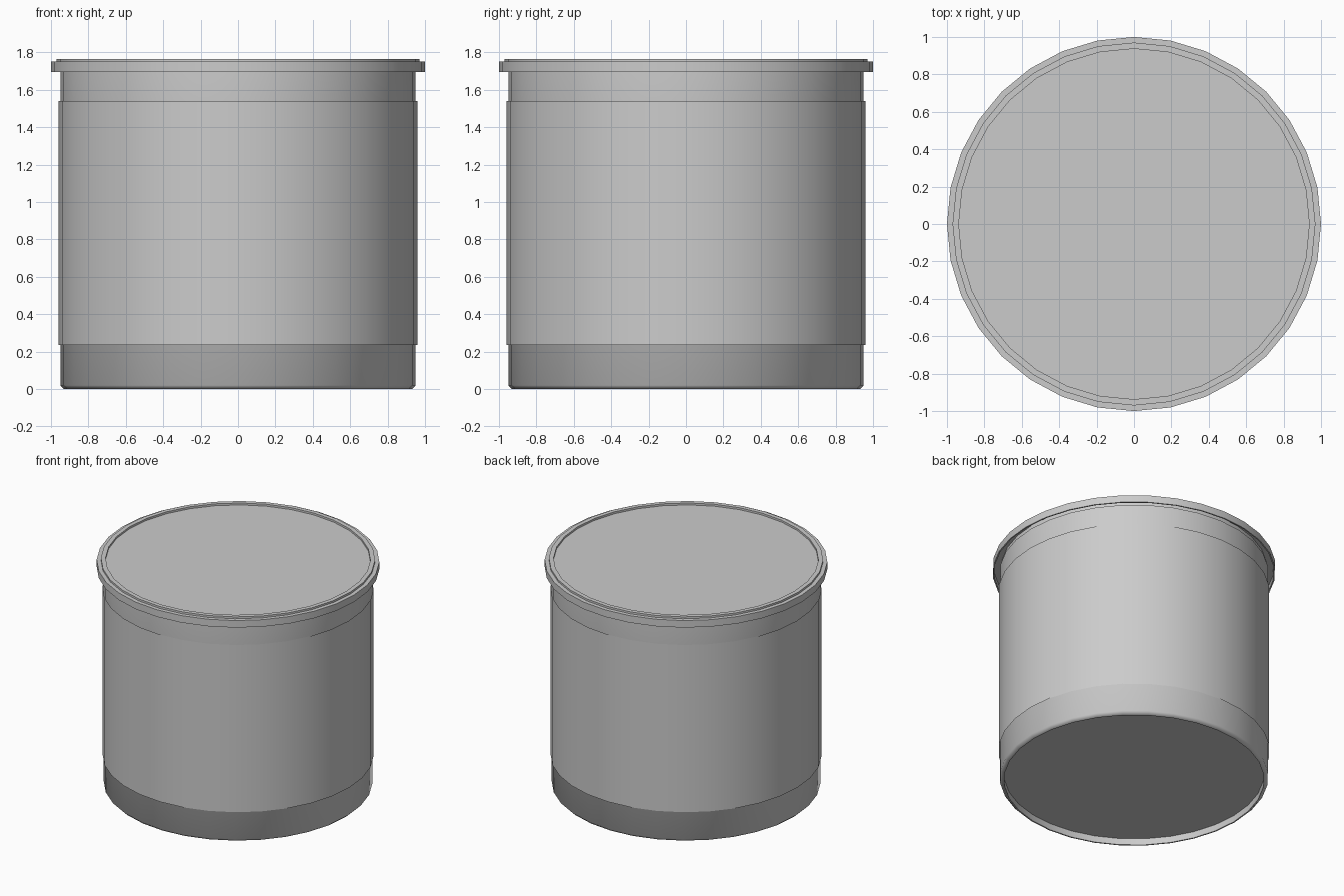
import bpy
import bmesh
import math

SIDES = 32

if "Cube" in bpy.data.objects:
    bpy.data.objects.remove(bpy.data.objects["Cube"], do_unlink=True)

grey = bpy.data.materials.new("plain_grey")
grey.use_nodes = True
colour = (0.6, 0.6, 0.6, 1)
grey.diffuse_color = colour
grey.node_tree.nodes["Principled BSDF"].inputs["Base Color"].default_value = colour


def lathe(name, profile, caps=True, smooth_angle=30):
    """Turn a (radius, height) profile about z, with optional end caps."""
    bm = bmesh.new()
    rings = []
    for radius, height in profile:
        ring = []
        for i in range(SIDES):
            a = math.tau * i / SIDES
            ring.append(bm.verts.new((radius * math.cos(a), radius * math.sin(a), height)))
        rings.append(ring)
    for low, high in zip(rings, rings[1:]):
        for i in range(SIDES):
            j = (i + 1) % SIDES
            bm.faces.new((low[i], low[j], high[j], high[i]))
    if caps:
        bm.faces.new(rings[0])
        bm.faces.new(rings[-1])
    bmesh.ops.recalc_face_normals(bm, faces=bm.faces)
    mesh = bpy.data.meshes.new(name)
    bm.to_mesh(mesh)
    bm.free()
    mesh.materials.append(grey)
    obj = bpy.data.objects.new(name, mesh)
    bpy.context.collection.objects.link(obj)
    bpy.ops.object.select_all(action='DESELECT')
    obj.select_set(True)
    bpy.context.view_layer.objects.active = obj
    bpy.ops.object.shade_smooth_by_angle(angle=math.radians(smooth_angle))


# Container body with a softened foot rim around a recessed base
lathe("body", [(0.92, 0.05), (0.92, 0), (0.93, 0), (0.95, 0.02), (0.95, 1.70)],
      smooth_angle=60)

# Thin open sleeve wrapped around the body
lathe("label_sleeve", [(0.959, 0.235), (0.959, 1.54)], caps=False)

# Lid with a hollow overhanging flange, raised rim and shallow recess
lathe("lid", [(0.94, 1.69), (0.94, 1.735), (0.99, 1.735), (0.99, 1.695),
              (1.0, 1.695), (1.0, 1.75), (0.97, 1.75),
              (0.97, 1.765), (0.937, 1.765), (0.937, 1.75)])
